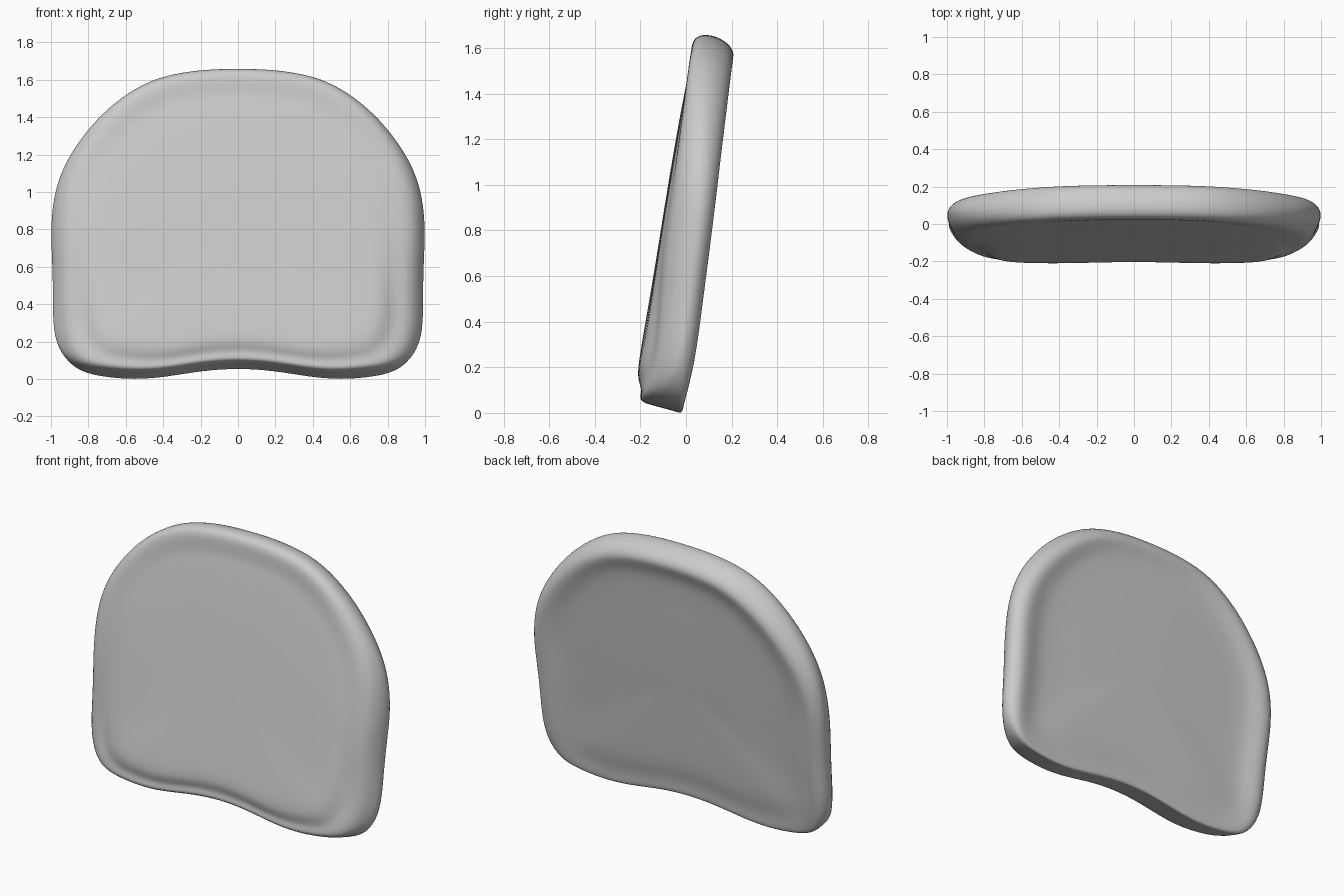
import bpy

cube = bpy.data.objects.get("Cube")
if cube:
    bpy.data.objects.remove(cube)

# Upholstery colour
mat = bpy.data.materials.new("soft grey")
mat.use_nodes = True
grey = (0.6, 0.6, 0.6, 1)
mat.diffuse_color = grey
mat.node_tree.nodes["Principled BSDF"].inputs["Base Color"].default_value = grey

# Half outline of the backrest, bottom centre to top centre
half = [(0, .055), (.2, .04), (.38, .008), (.55, -.008), (.74, .008), (.89, .04),
        (.975, .15), (.995, .3), (.992, .45), (.998, .65), (1.006, .82), (.985, 1.01),
        (.922, 1.17), (.82, 1.32), (.7, 1.45), (.55, 1.56), (.4, 1.625), (.2, 1.657), (0, 1.662)]
outline = half + [(-x, z) for x, z in half[-2:0:-1]]
CZ = .8


def clamp(v):
    return max(0, min(1, v))


# Rings from front middle to back middle: (scale, depth) at side, top and bottom;
# depth 0 is the leaning front plane, depth 1 the back plane
side = [(.1, -.02), (.45, -.02), (.72, .0), (.78, .04), (.84, .08), (.9, .11), (.95, .24), (.985, .48),
        (1, .72), (.99, .88), (.955, 1.01), (.91, 1.03), (.86, .98), (.8, .91), (.72, .88), (.45, .91), (.1, .92)]
top = [(.1, -.02), (.45, -.01), (.76, .03), (.82, .06), (.87, .05), (.925, .02), (.965, .03), (.99, .11),
       (1, .28), (.99, .56), (.95, .87), (.9, 1.01), (.86, .98), (.8, .89), (.72, .87), (.45, .9), (.1, .92)]
bottom = [(.1, -.02), (.45, -.03), (.74, -.05), (.81, -.01), (.855, .07), (.885, .09), (.915, .08), (.94, .14),
          (.96, .4), (.99, .8), (1, .88), (.98, .92), (.91, .9), (.83, .92), (.74, .96), (.45, .94), (.1, .92)]


def point(i, x, z):
    """Place one outline point on ring i, blending the three edge sections."""
    up = clamp((z - .9) / .65)
    down = clamp((.2 - z) / .14)
    if z < CZ:
        down *= clamp((1.08 - abs(x)) / .25)
    mid = 1 - up - down
    s, d = (side[i][k] * mid + top[i][k] * up + bottom[i][k] * down for k in (0, 1))
    # lower side edges are rounder at the front
    if 4 <= i <= 7:
        d += .16 * mid * clamp((.7 - z) / .5)
    px, pz = x * s, CZ + (z - CZ) * s
    front = -.232 + .157 * pz
    return px, front + d * (.238 - .027 * pz), pz


n = len(outline)
verts = [point(i, x, z) for i in range(len(side)) for x, z in outline]
faces = [(r * n + j, (r + 1) * n + j, (r + 1) * n + (j + 1) % n, r * n + (j + 1) % n)
         for r in range(len(side) - 1) for j in range(n)]
faces.append(tuple(range(n)))
faces.append(tuple(reversed(range(len(verts) - n, len(verts)))))

# Padded backrest cushion
mesh = bpy.data.meshes.new("backrest_cushion")
mesh.from_pydata(verts, [], faces)
mesh.materials.append(mat)
for poly in mesh.polygons:
    poly.use_smooth = True
cushion = bpy.data.objects.new("backrest_cushion", mesh)
bpy.context.collection.objects.link(cushion)
smooth = cushion.modifiers.new("smooth_padding", "SUBSURF")
smooth.levels = smooth.render_levels = 2
